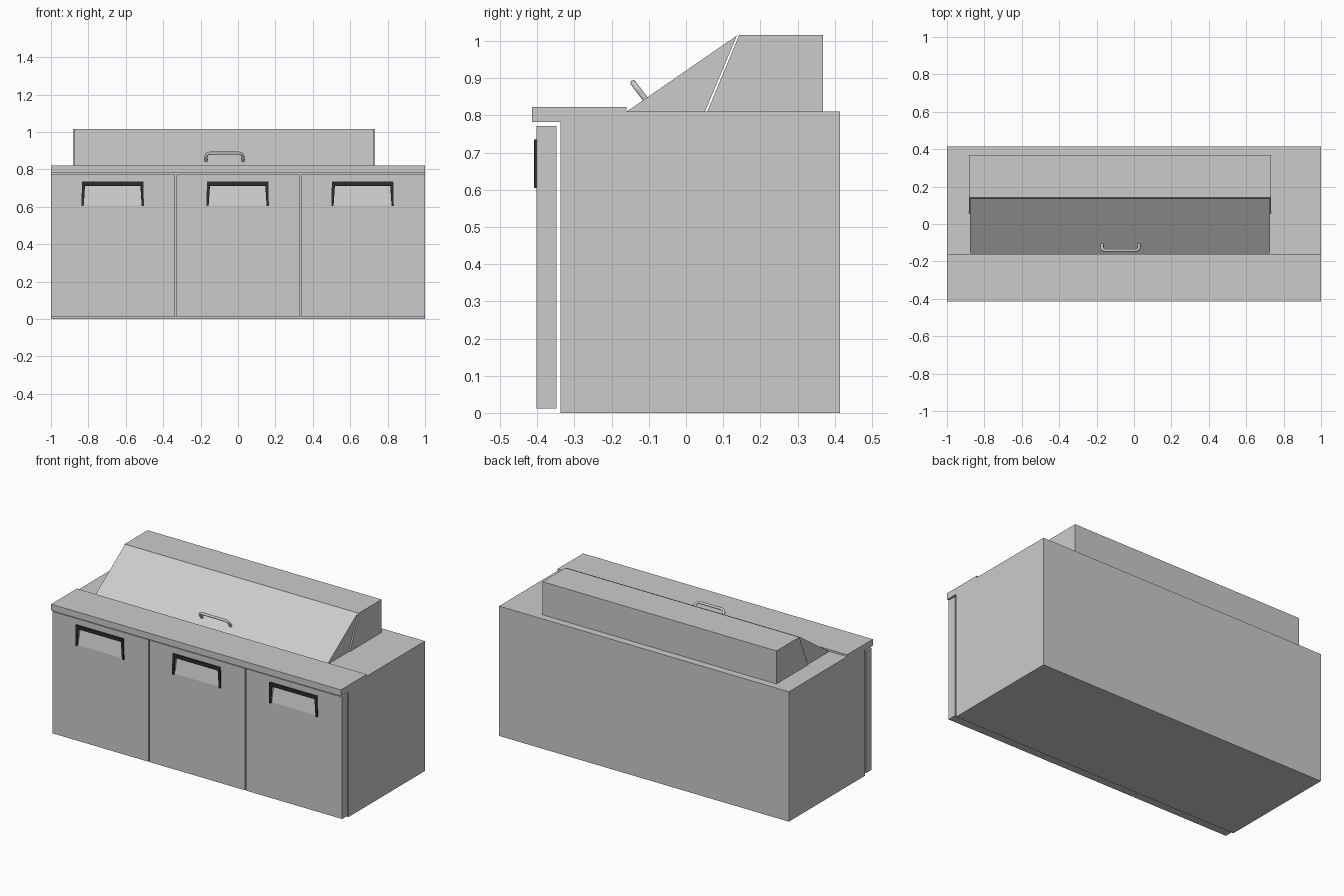
import bpy, bmesh
from mathutils import Vector

if "Cube" in bpy.data.objects:
    bpy.data.objects.remove(bpy.data.objects["Cube"])


def prism(name, profile, axis, a, b):
    """Extrude a closed 2D profile along x (points are y,z) or y (points are x,z)."""
    def place(p, t):
        return (t, p[0], p[1]) if axis == 'x' else (p[0], t, p[1])
    bm = bmesh.new()
    face = bm.faces.new([bm.verts.new(place(p, a)) for p in profile])
    ext = bmesh.ops.extrude_face_region(bm, geom=[face])
    moved = [v for v in ext['geom'] if isinstance(v, bmesh.types.BMVert)]
    shift = Vector((b - a, 0, 0)) if axis == 'x' else Vector((0, b - a, 0))
    bmesh.ops.translate(bm, verts=moved, vec=shift)
    bmesh.ops.recalc_face_normals(bm, faces=bm.faces)
    mesh = bpy.data.meshes.new(name)
    bm.to_mesh(mesh)
    bm.free()
    ob = bpy.data.objects.new(name, mesh)
    bpy.context.collection.objects.link(ob)
    return ob


def rect(u0, u1, v0, v1):
    return [(u0, v0), (u1, v0), (u1, v1), (u0, v1)]


black = bpy.data.materials.new("black_plastic")
black.diffuse_color = (0.025, 0.025, 0.025, 1)
black.use_nodes = True
black.node_tree.nodes["Principled BSDF"].inputs["Base Color"].default_value = black.diffuse_color

# Cabinet body and the raised front worktop
prism("cabinet_body", rect(-0.338, 0.414, 0, 0.81), 'x', -1, 1)
prism("worktop", [(-0.414, 0.782), (-0.338, 0.782), (-0.338, 0.81),
                  (-0.16, 0.81), (-0.16, 0.822), (-0.414, 0.822)], 'x', -1, 1)

# Hood: fixed rear box and slightly narrower sloped lid
prism("hood_rear", [(0.057, 0.81), (0.368, 0.81), (0.368, 1.016), (0.143, 1.016)],
      'x', -0.882, 0.733)
prism("hood_lid", [(-0.16, 0.81), (0.051, 0.81), (0.137, 1.015)], 'x', -0.877, 0.728)

# Doors with a sloped finger pocket and a black trim
doors = [(-1, -0.336, -0.67), (-0.33, 0.33, -0.002), (0.336, 1, 0.666)]
for i, (x0, x1, cx) in enumerate(doors, 1):
    door = prism(f"door_{i}", rect(-0.402, -0.348, 0.012, 0.772), 'x', x0, x1)
    cutter = prism("pocket_cutter", [(-0.412, 0.562), (-0.38, 0.715), (-0.412, 0.715)],
                   'x', cx - 0.152, cx + 0.152)
    cutter.hide_render = True
    mod = door.modifiers.new("pocket", 'BOOLEAN')
    mod.operation = 'DIFFERENCE'
    mod.solver = 'EXACT'
    mod.object = cutter
    bpy.context.view_layer.objects.active = door
    bpy.ops.object.modifier_apply(modifier=mod.name)
    bpy.data.objects.remove(cutter)

    half = [(0.148, 0.712), (0.155, 0.605), (0.167, 0.605), (0.164, 0.735)]
    outline = [(cx + x, z) for x, z in half] + [(cx - x, z) for x, z in reversed(half)]
    trim = prism(f"door_handle_{i}", outline, 'y', -0.409, -0.401)
    trim.data.materials.append(black)

# Lid handle: round bar bent into a U, standing off the slope
foot = Vector((0, -0.108, 0.842))
out = Vector((0, -0.60, 0.80)).normalized()
length, half_w, r, cx = 0.056, 0.099, 0.024, -0.072
curve = bpy.data.curves.new("lid_handle", 'CURVE')
curve.dimensions = '3D'
curve.bevel_depth = 0.008
curve.bevel_resolution = 3
curve.resolution_u = 6
curve.use_fill_caps = True
path = [(-half_w, 0), (-half_w, length - r), (-half_w + r, length),
        (half_w - r, length), (half_w, length - r), (half_w, 0)]
pts = [foot + out * d + Vector((cx + x, 0, 0)) for x, d in path]
spline = curve.splines.new('BEZIER')
spline.bezier_points.add(len(pts) - 1)
k = 0.55 * r
X = Vector((1, 0, 0))
tangents = [out, out, X, X, -out, -out]
for bp, p, t in zip(spline.bezier_points, pts, tangents):
    bp.handle_left_type = bp.handle_right_type = 'FREE'
    bp.co, bp.handle_left, bp.handle_right = p, p - t * k, p + t * k
handle = bpy.data.objects.new("lid_handle", curve)
bpy.context.collection.objects.link(handle)
